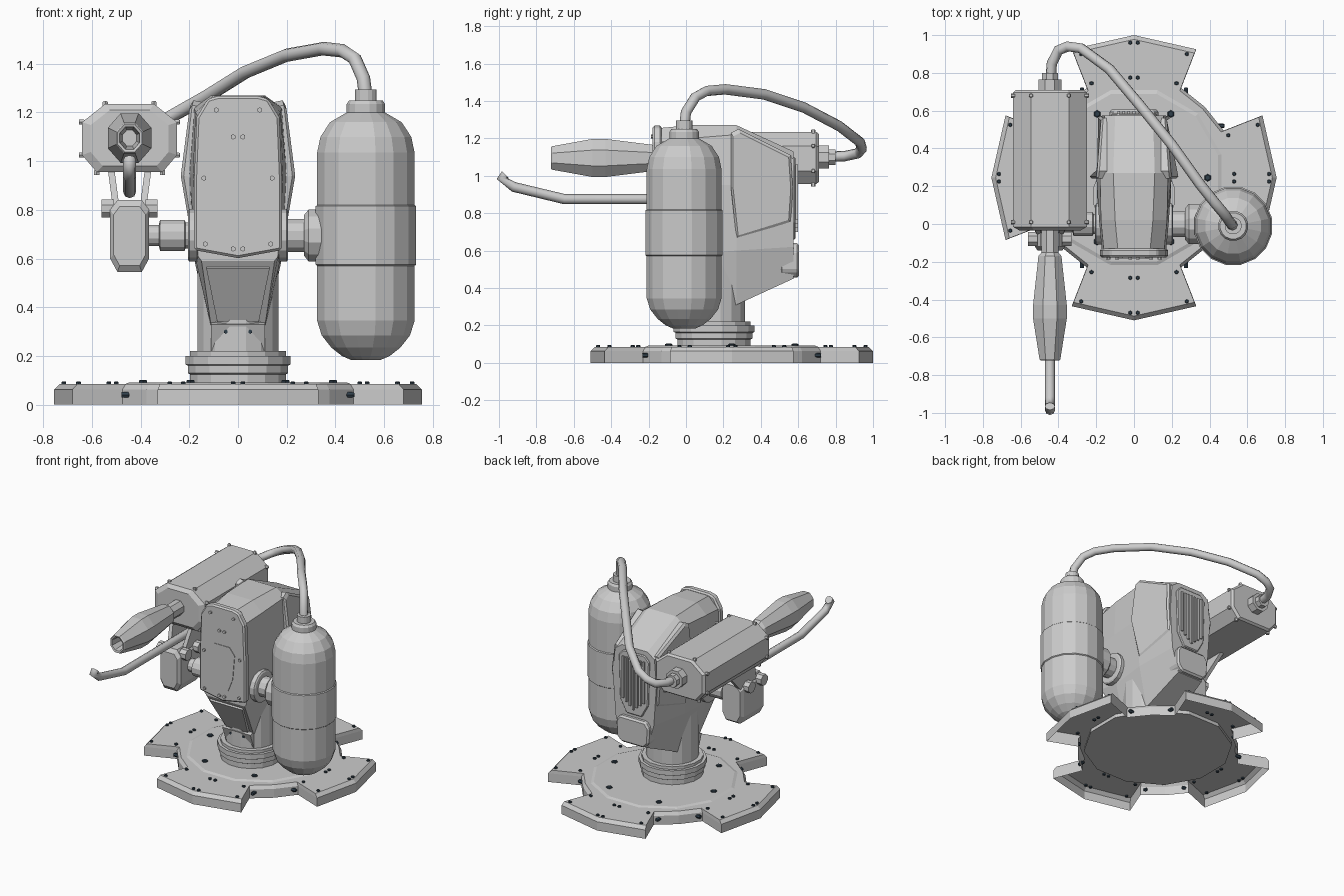
import bpy, bmesh
from math import sin, cos, pi, radians
from mathutils import Vector, Matrix

if "Cube" in bpy.data.objects:
    bpy.data.objects.remove(bpy.data.objects["Cube"])

def mat(name, c):
    m = bpy.data.materials.new(name)
    m.diffuse_color = (*c, 1)
    m.use_nodes = True
    m.node_tree.nodes["Principled BSDF"].inputs["Base Color"].default_value = m.diffuse_color
    return m

DARK = mat("dark_metal", (0.03, 0.05, 0.07))

def loft(name, rings, start=True, end=True, bevel=0, m=None):
    """Skin a list of equally long closed rings of 3D points."""
    bm = bmesh.new()
    vs = [[bm.verts.new(p) for p in r] for r in rings]
    n = len(rings[0])
    for a, b in zip(vs, vs[1:]):
        for i in range(n):
            bm.faces.new((a[i], a[(i + 1) % n], b[(i + 1) % n], b[i]))
    if start:
        bm.faces.new(vs[0][::-1])
    if end:
        bm.faces.new(vs[-1])
    bmesh.ops.recalc_face_normals(bm, faces=bm.faces)
    me = bpy.data.meshes.new(name)
    bm.to_mesh(me)
    bm.free()
    ob = bpy.data.objects.new(name, me)
    bpy.context.collection.objects.link(ob)
    if bevel:
        b = ob.modifiers.new("bevel", 'BEVEL')
        b.width, b.segments = bevel, 1
    if m:
        me.materials.append(m)
    return ob

def prism(name, pts, axis, a, b, bevel=0, m=None):
    """Extrude a 2D outline along an axis from a to b."""
    put = {'X': lambda p, h: (h, p[0], p[1]), 'Y': lambda p, h: (p[0], h, p[1]),
           'Z': lambda p, h: (p[0], p[1], h)}[axis]
    return loft(name, [[put(p, h) for p in pts] for h in (a, b)], bevel=bevel, m=m)

def lathe(name, prof, loc, axis='Z', n=12, sx=1, m=None):
    """Revolve (radius, height) pairs about an axis through loc."""
    rot = {'Z': Matrix.Identity(3), 'X': Matrix.Rotation(pi / 2, 3, 'Y'),
           'Y': Matrix.Rotation(-pi / 2, 3, 'X')}[axis]
    rings = []
    for r, h in prof:
        ring = [rot @ Vector((r * sx * cos(2 * pi * (i + .5) / n), r * sin(2 * pi * (i + .5) / n), h)) for i in range(n)]
        rings.append([p + Vector(loc) for p in ring])
    return loft(name, rings, m=m)

def bolt(name, loc, axis='Z', r=.011, h=.01, m=None):
    lathe(name, [(r, -h), (r, h * .6), (r * .7, h)], loc, axis, 6, m=m)

def tube(name, pts, r):
    cu = bpy.data.curves.new(name, 'CURVE')
    cu.dimensions = '3D'
    cu.bevel_depth, cu.bevel_resolution, cu.use_fill_caps = r, 2, True
    s = cu.splines.new('POLY')
    s.points.add(len(pts) - 1)
    for p, c in zip(s.points, pts):
        p.co = (*c, 1)
    ob = bpy.data.objects.new(name, cu)
    bpy.context.collection.objects.link(ob)

def mir(half):
    """Close a right-hand outline with its mirror image."""
    return half + [(-x, z) for x, z in reversed(half) if x]

# Base: hollow plate with four lobes, centre disc on top
CY = .245
lobe = [(-.25, .475), (-.33, .68), (0, .755), (.33, .68), (.25, .475), (.375, .375)]
outline = []
for k in range(4):
    outline += lobe
    lobe = [(y, -x) for x, y in lobe]
loft("base_plate", [[(x * s, y * s + CY, z) for x, y in outline]
                    for s, z in ((1, 0), (1, .062), (.97, .085))], start=False)
lathe("base_disc", [(.49, .055), (.485, .083), (.46, .092)], (0, CY, 0))

# Base bolts
for k in range(4):
    R = Matrix.Rotation(k * pi / 2, 3, 'Z')
    for x, y in ((.02, .715), (-.02, .715), (.28, .655), (-.28, .655), (.02, .53), (-.02, .53), (.225, .5), (-.225, .5)):
        p = R @ Vector((x, y, .086))
        bolt("base_bolt", (p.x, p.y + CY, p.z), m=DARK)
    for x in (-.275, .275):
        p = R @ Vector((x, .46, .04))
        bolt("base_side_bolt", (p.x, p.y + CY, p.z), 'YX'[k % 2], .013, .018, m=DARK)
for k in range(6):
    bolt("disc_bolt", (.39 * cos(k * pi / 3), CY + .39 * sin(k * pi / 3), .092), r=.02, m=DARK)

# Pedestal rings and column
lathe("pedestal", [(.2, .085), (.2, .125), (.21, .13), (.21, .16), (.22, .165), (.22, .2), (.2, .2), (.2, .22), (.17, .22), (.17, .62)],
      (0, .15, 0), n=16)
prism("column_foot", [(-.02, .33), (.03, .2), (.25, .2), (.25, .4)], 'X', -.11, .11)
for x in (-.05, -.02, .02, .05):
    bolt("foot_bolt", (x, -.005, .3), 'Y', .009, m=DARK)

# Body shell lofted from front to back
secs = [(-.14, [(.085, 1.255), (.16, 1.18), (.17, .95), (.165, .61), (.15, .59)]),
        (.02, [(.1, 1.27), (.175, 1.2), (.185, .95), (.17, .58), (.11, .32)]),
        (.27, [(.11, 1.27), (.18, 1.22), (.2, .95), (.18, .6), (.12, .31)]),
        (.575, [(.1, 1.13), (.155, 1.09), (.17, .9), (.15, .62), (.1, .45)])]
loft("body", [[(x, y, z) for x, z in mir(h)] for y, h in secs])

# Front plate, hexagonal inner panel and lower trapezoid panel
prism("front_plate", mir([(.08, 1.268), (.125, 1.255), (.17, 1.18), (.18, .93), (.18, .635), (0, .602)]),
      'Y', -.178, -.13, .01)
prism("front_panel", mir([(.06, 1.0), (.1, .95), (.085, .78), (.05, .69)]), 'Y', -.182, -.17)
loft("lower_panel", [[(x, y - d, z - d / 2) for x, y, z in
     ((-.13, -.125, .565), (.13, -.125, .565), (.085, .0, .345), (-.085, .0, .345))] for d in (-.01, .012)])
for s in (-1, 1):
    for x, z in ((.09, 1.21), (.02, 1.1), (.14, .93), (.135, .66), (.02, .64)):
        bolt("plate_bolt", (s * x, -.18, z), 'Y', .011, .008)

# Flared shoulder panels on both rear sides
pan = [(.24, 1.23, .2), (.28, 1.25, .195), (.56, 1.11, .175), (.572, .93, .19),
       (.56, .75, .17), (.27, .66, .19), (.24, .94, .235)]
for s in (-1, 1):
    cy, cz = .4, .95
    loft("shoulder_panel", [[(s * .09, y, z - .02) for y, z, x in pan],
                            [(s * (x - .012), y, z) for y, z, x in pan],
                            [(s * x, cy + (y - cy) * .93, cz + (z - cz) * .93) for y, z, x in pan]])
    lathe("shoulder_disc", [(.11, -.05), (.11, .02), (.1, .026)] if s > 0 else
          [(.1, -.026), (.11, -.02), (.11, .05)], (s * .18, 0, .695), 'X', 16)

# Rear grille and rear box
prism("grille_frame", mir([(.085, 1.1), (.12, 1.06), (.11, .75), (.06, .66)]), 'Y', .56, .585, .006)
for i in range(7):
    x = (i - 3) * .027
    lo = .7 + abs(x) * .8
    prism("grille_slat", [(x - .007, lo), (x + .007, lo), (x + .007, 1.06), (x - .007, 1.06)], 'Y', .575, .598)
prism("rear_box", mir([(.1, .64), (.13, .6), (.125, .49), (.09, .455)]), 'Y', .5, .605, .012)

# Tank with its arm, band and neck
TX, TY = .525, -.01
lathe("tank_arm", [(.07, .19), (.07, .27), (.085, .27), (.11, .29), (.11, .36)], (0, 0, .695), 'X', 12)
lathe("tank", [(.06, .183), (.1, .2), (.145, .235), (.185, .285), (.204, .345), (.204, .57), (.21, .575), (.21, .815), (.204, .82),
               (.204, 1.035), (.19, 1.1), (.15, 1.16), (.08, 1.2), (.08, 1.235), (.07, 1.25), (.045, 1.25), (.045, 1.295)],
      (TX, TY, 0), n=16)

# Feed hose from the tank neck to the rear of the launcher
tube("feed_hose", [(.525, -.01, 1.26), (.515, 0, 1.34), (.48, .05, 1.42), (.43, .11, 1.453), (.35, .21, 1.462), (.2, .42, 1.435),
                   (.03, .63, 1.365), (-.13, .82, 1.265), (-.28, .93, 1.18), (-.35, .94, 1.145), (-.4, .92, 1.12),
                   (-.435, .85, 1.105), (-.445, .72, 1.1)], .028)

# Launcher housing: octagonal box
GX, GZ = -.445, 1.095
octo = [(.1, .14), (.195, .065), (.195, -.07), (.135, -.14), (-.135, -.14), (-.195, -.07), (-.195, .065), (-.1, .14)]
loft("launcher_housing", [[(GX + x * s, y, GZ + z * s) for x, z in octo]
                          for y, s in ((-.035, .82), (-.015, 1), (.695, 1), (.71, .92))])
for x, z in octo:
    for y in (.01, .68):
        bolt("housing_bolt", (GX + x, y, GZ + z), 'Z' if abs(z) > .1 else 'X', .012, .012)
lathe("hose_fitting", [(.066, .7), (.066, .765), (.045, .765), (.045, .8)], (GX, 0, 1.1), 'Y', 8)

# Barrel with hollow muzzle
lathe("barrel", [(.035, -.6), (.05, -.718), (.062, -.722), (.068, -.715), (.11, -.5), (.11, -.43), (.075, -.17), (.055, -.15), (.055, 0)],
      (GX, 0, GZ), 'Y', 8, sx=.88)

# Igniter tube below the barrel
tube("igniter_tube", [(GX, -.965, 1.005), (GX, -.985, .985), (GX, -.92, .94), (GX, -.65, .875), (GX, .12, .875)], .027)

# Launcher mount: block, side brackets, pivot bolts and arm
blk = [(.05, .84), (.08, .8), (.08, .6), (.05, .545), (-.05, .545), (-.08, .6), (-.08, .8), (-.05, .84)]
loft("mount_block", [[(GX + x * s, y, .69 + (z - .69) * s) for x, z in blk]
                     for y, s in ((-.14, .82), (-.12, 1), (.1, 1), (.13, .85))])
for s in (-1, 1):
    loft("mount_bracket", [[(GX + s * (t + d), y, z) for y, z, t in
         ((.0, .97, .075), (.3, .97, .075), (.1, .78, .05), (-.07, .78, .05))] for d in (-.012, .015)])
    for y in (-.08, .06):
        lathe("pivot_bolt", [(.04, -.025), (.04, .025)], (GX + s * .09, y, .805), 'X', 8)
lathe("launcher_arm", [(.045, -.38), (.045, -.325), (.066, -.32), (.066, -.22), (.055, -.215), (.055, -.17)],
      (0, 0, .695), 'X', 12)
